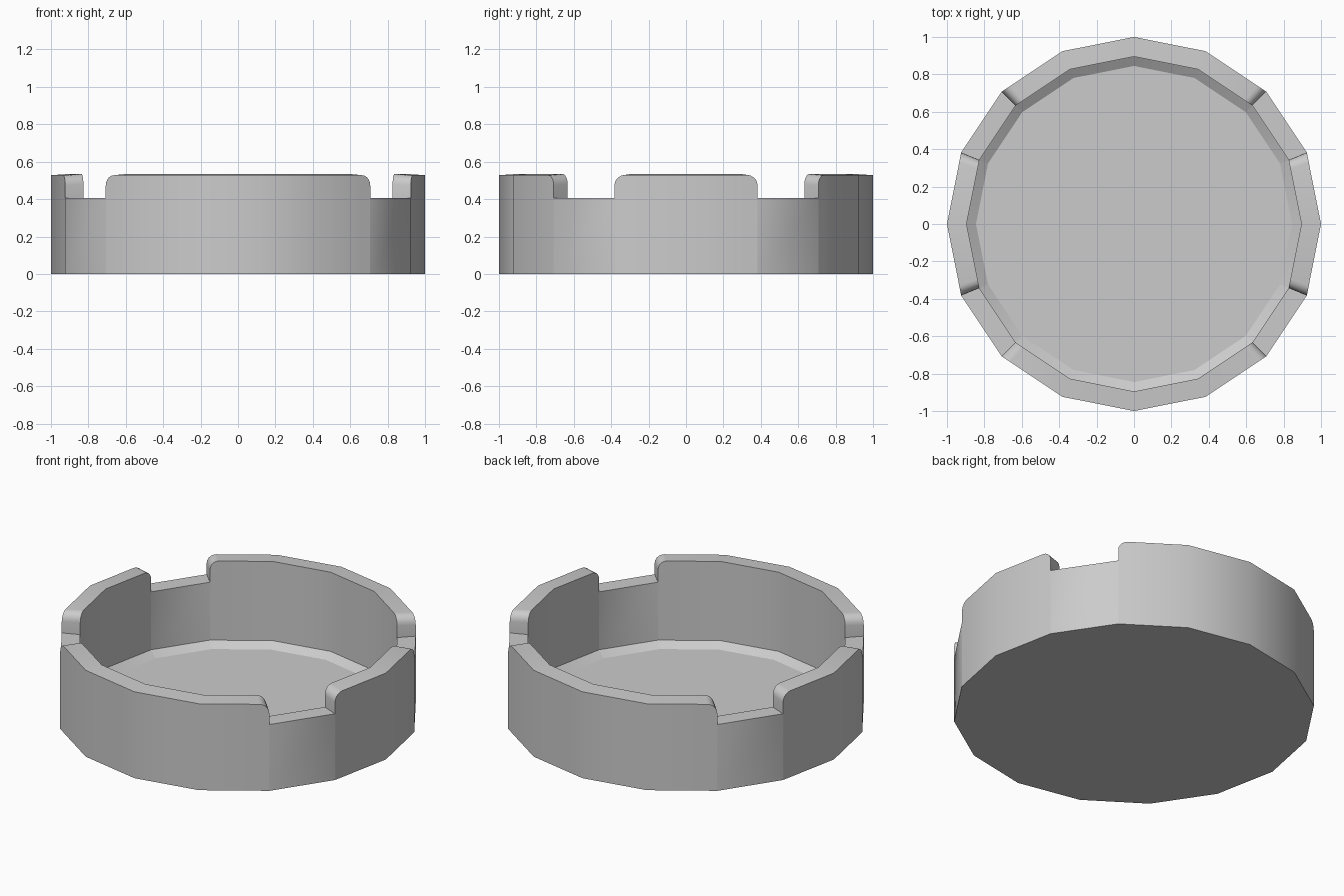
import bpy, bmesh
from math import sin, cos, pi, radians, floor

if "Cube" in bpy.data.objects:
    bpy.data.objects.remove(bpy.data.objects["Cube"])

SIDES = 16
NOTCH_Z = 0.405          # ledge height of the four rests
RIM_OUT, RIM_IN = 0.528, 0.535
ROUND, ROUND_F = 0.055, 0.14   # corner rounding: height, fraction of a side
STEPS = 5


def on_polygon(t, r):
    """Point at fractional vertex index t on the 16-sided outline."""
    i = floor(t)
    f = t - i
    a, b = 2 * pi * i / SIDES, 2 * pi * (i + 1) / SIDES
    return (r * ((1 - f) * cos(a) + f * cos(b)),
            r * ((1 - f) * sin(a) + f * sin(b)))


def section(t, drop):
    """Wall profile; drop=None gives the low notch profile."""
    zo = NOTCH_Z if drop is None else RIM_OUT - drop
    zi = NOTCH_Z if drop is None else RIM_IN - drop
    rows = [(1, 0), (1, NOTCH_Z), (1, zo), (0.895, zi),
            (0.895, NOTCH_Z), (0.895, 0.051), (0.845, 0.019)]
    return [(*on_polygon(t, r), z) for r, z in rows]


# Raised wall arcs (start and end corner), each with rounded top ends
sections = []
for start, end in ((-1, 1), (2, 6), (7, 9), (10, 14)):
    sections.append(section(start, None))
    arc = [(k / STEPS) * pi / 2 for k in range(STEPS + 1)]
    ends = [(ROUND_F * (1 - cos(a)), ROUND * (1 - sin(a))) for a in arc]
    sections += [section(start + f, d) for f, d in ends]
    sections += [section(i, 0) for i in range(start + 1, end)]
    sections += [section(end - f, d) for f, d in reversed(ends)]
    sections.append(section(end, None))

# Skin the wall, then close the floor and the underside
bm = bmesh.new()
rings = [[bm.verts.new(p) for p in s] for s in sections]
for j, a in enumerate(rings):
    b = rings[(j + 1) % len(rings)]
    for k in range(len(a) - 1):
        bm.faces.new((a[k], b[k], b[k + 1], a[k + 1]))
bm.faces.new([r[-1] for r in rings])
bm.faces.new([r[0] for r in reversed(rings)])
bmesh.ops.remove_doubles(bm, verts=bm.verts, dist=0.0005)
bmesh.ops.recalc_face_normals(bm, faces=bm.faces)

mesh = bpy.data.meshes.new("ashtray")
bm.to_mesh(mesh)
bm.free()
tray = bpy.data.objects.new("ashtray", mesh)
bpy.context.collection.objects.link(tray)

# Smooth sides with sharp rims
bpy.context.view_layer.objects.active = tray
tray.select_set(True)
bpy.ops.object.shade_smooth_by_angle(angle=radians(30))
